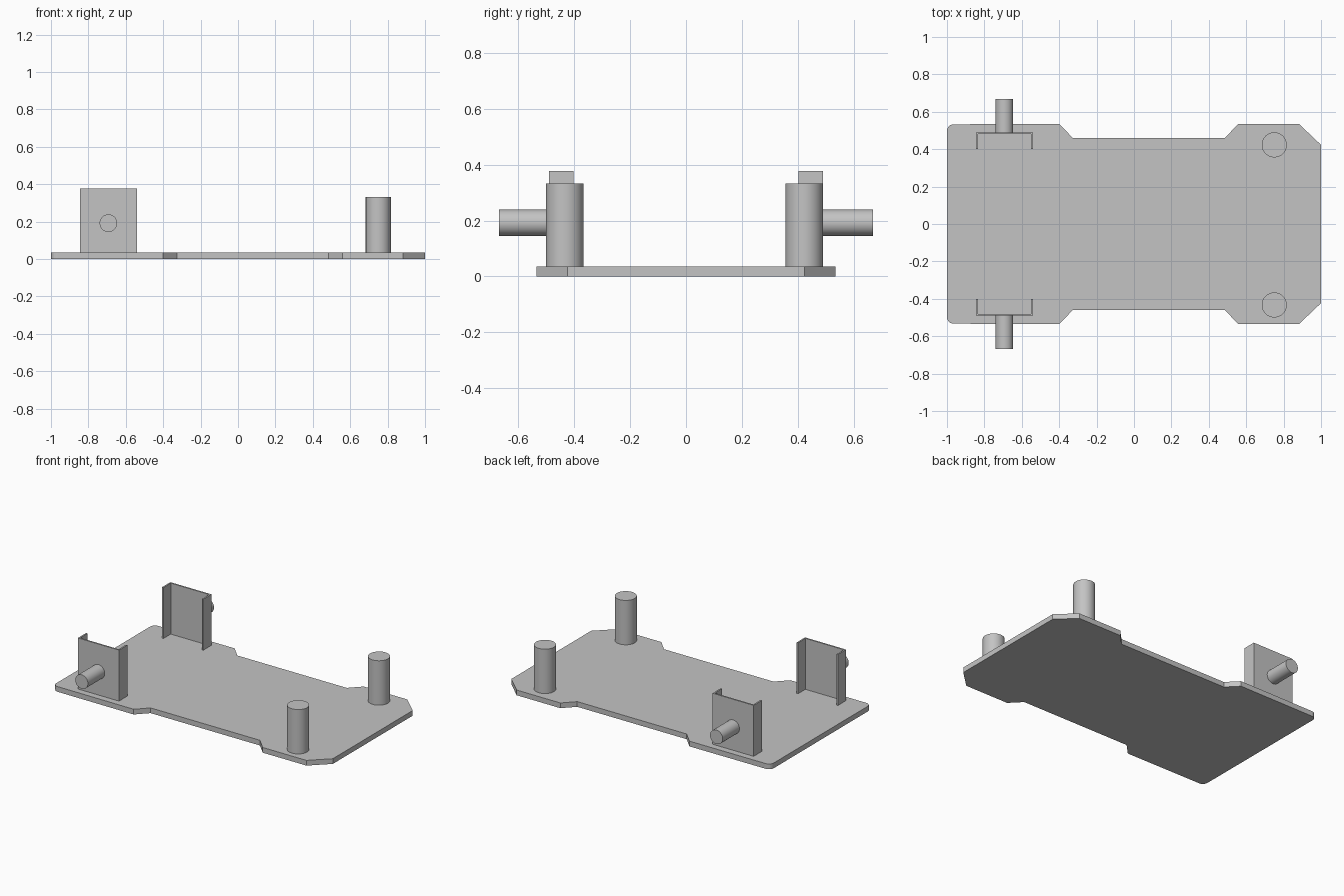
import bpy, bmesh, math
from mathutils import Matrix

cube = bpy.data.objects.get("Cube")
if cube:
    bpy.data.objects.remove(cube, do_unlink=True)

grey = bpy.data.materials.new("light_grey")
grey.use_nodes = True
colour = (0.55, 0.55, 0.55, 1)
grey.diffuse_color = colour
grey.node_tree.nodes["Principled BSDF"].inputs["Base Color"].default_value = colour


def add_object(name, bm):
    bmesh.ops.recalc_face_normals(bm, faces=bm.faces)
    mesh = bpy.data.meshes.new(name)
    bm.to_mesh(mesh)
    bm.free()
    mesh.materials.append(grey)
    ob = bpy.data.objects.new(name, mesh)
    bpy.context.collection.objects.link(ob)
    return ob


def prism(name, outline, z0, z1):
    bm = bmesh.new()
    face = bm.faces.new([bm.verts.new((x, y, z0)) for x, y in outline])
    top = bmesh.ops.extrude_face_region(bm, geom=[face])["geom"]
    for v in top:
        if isinstance(v, bmesh.types.BMVert):
            v.co.z = z1
    return add_object(name, bm)


def cylinder(name, radius, depth, matrix):
    bm = bmesh.new()
    bmesh.ops.create_cone(bm, cap_ends=True, segments=48, radius1=radius,
                          radius2=radius, depth=depth, matrix=matrix)
    ob = add_object(name, bm)
    bpy.ops.object.select_all(action="DESELECT")
    ob.select_set(True)
    bpy.context.view_layer.objects.active = ob
    bpy.ops.object.shade_smooth_by_angle(angle=math.radians(30))
    return ob


BASE = 0.035

# Base plate: one long edge mirrored, with rounded corners at the -x end
r = 0.035
corner = [(-1 + r - r * math.cos(a), 0.533 - r + r * math.sin(a))
          for a in (math.pi / 2 * i / 6 for i in range(7))]
edge = corner + [(-0.4, 0.535), (-0.327, 0.46), (0.485, 0.46),
                 (0.558, 0.535), (0.882, 0.535), (1, 0.423)]
prism("base_plate", edge + [(x, -y) for x, y in reversed(edge)], 0, BASE)

# Channel brackets with axle pins, and round posts, on both sides
X0, X1, WALL = -0.845, -0.54, 0.01
for side, s in (("back", 1), ("front", -1)):
    outer, inner = 0.49, 0.402
    channel = [(X0, inner), (X0, outer), (X1, outer), (X1, inner),
               (X1 - WALL, inner), (X1 - WALL, outer - WALL),
               (X0 + WALL, outer - WALL), (X0 + WALL, inner)]
    prism(side + "_bracket", [(x, s * y) for x, y in channel], BASE, 0.377)

    length = 0.668 - outer
    cylinder(side + "_axle_pin", 0.047, length,
             Matrix.Translation((-0.693, s * (outer + length / 2), 0.192))
             @ Matrix.Rotation(math.pi / 2, 4, "X"))

    cylinder(side + "_post", 0.067, 0.333 - BASE,
             Matrix.Translation((0.75, s * 0.428 - 0.005, (0.333 + BASE) / 2)))
